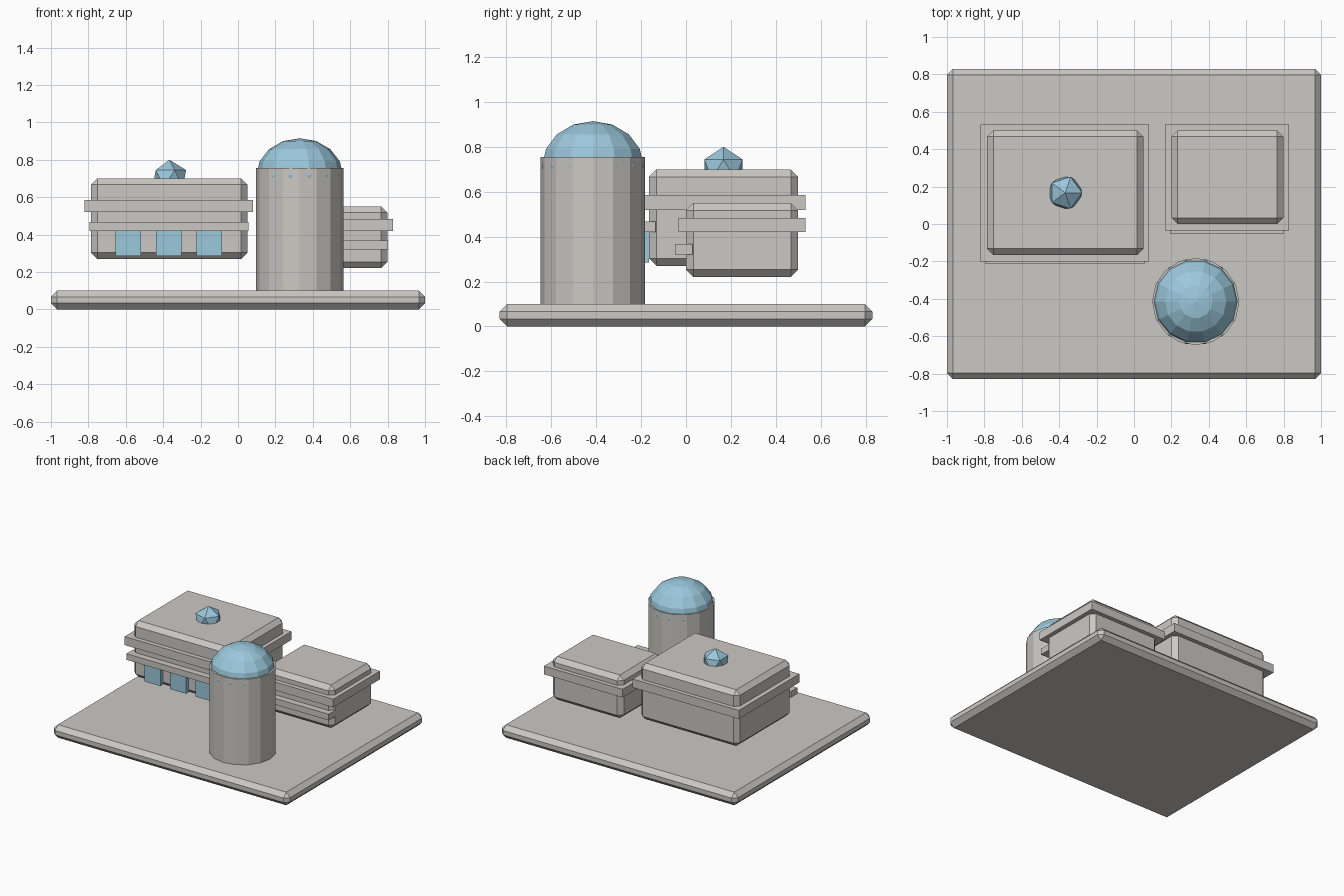
import bpy
from math import pi

cube = bpy.data.objects.get("Cube")
if cube:
    bpy.data.objects.remove(cube, do_unlink=True)


def make_material(name, rgb):
    mat = bpy.data.materials.new(name)
    mat.use_nodes = True
    mat.diffuse_color = (*rgb, 1)
    mat.node_tree.nodes["Principled BSDF"].inputs["Base Color"].default_value = (*rgb, 1)
    return mat


concrete = make_material("pale concrete", (0.6, 0.58, 0.55))
glass = make_material("blue glass", (0.33, 0.58, 0.72))


def finish(name, mat):
    obj = bpy.context.object
    obj.name = name
    obj.data.materials.append(mat)
    return obj


def box(name, x, y, z, mat=concrete, bevel=0):
    """Box from (min, max) ranges, optionally with chamfered edges."""
    ranges = (x, y, z)
    bpy.ops.mesh.primitive_cube_add(size=1, location=[(a + b) / 2 for a, b in ranges])
    obj = finish(name, mat)
    obj.scale = [b - a for a, b in ranges]
    bpy.ops.object.transform_apply(location=False, rotation=False, scale=True)
    if bevel:
        mod = obj.modifiers.new("chamfer", "BEVEL")
        mod.width = bevel
        mod.segments = 1
    return obj


# Ground slab
box("ground_slab", (-1, 1), (-0.83, 0.83), (0, 0.1), bevel=0.033)

# Large hall with roof band, front ledge and windows
box("hall", (-0.785, 0.05), (-0.165, 0.5), (0.27, 0.7), bevel=0.033)
box("hall_band", (-0.82, 0.08), (-0.2, 0.532), (0.52, 0.585))
box("hall_ledge", (-0.793, 0.055), (-0.215, -0.135), (0.42, 0.467))
for i in range(3):
    cx = -0.587 + i * 0.217
    box(f"hall_window_{i + 1}", (cx - 0.068, cx + 0.068), (-0.198, -0.164), (0.285, 0.422), glass)

# Small hall with roof band and front ledge
box("annex", (0.2, 0.798), (0, 0.5), (0.22, 0.55), bevel=0.033)
box("annex_band", (0.165, 0.83), (-0.034, 0.532), (0.42, 0.483))
box("annex_ledge", (0.192, 0.803), (-0.05, 0.03), (0.32, 0.367))

# Tower with domed roof
bpy.ops.mesh.primitive_cylinder_add(vertices=16, radius=0.233, depth=0.66,
                                    location=(0.33, -0.415, 0.425))
finish("tower", concrete)
bpy.ops.mesh.primitive_uv_sphere_add(segments=14, ring_count=8, radius=0.232,
                                     location=(0.33, -0.415, 0.715), rotation=(0, 0, pi / 2))
finish("tower_dome", glass).scale.z = 0.2 / 0.232

# Faceted skylight on the hall roof
bpy.ops.mesh.primitive_ico_sphere_add(subdivisions=1, radius=0.1, location=(-0.367, 0.167, 0.7))
finish("skylight", glass)
